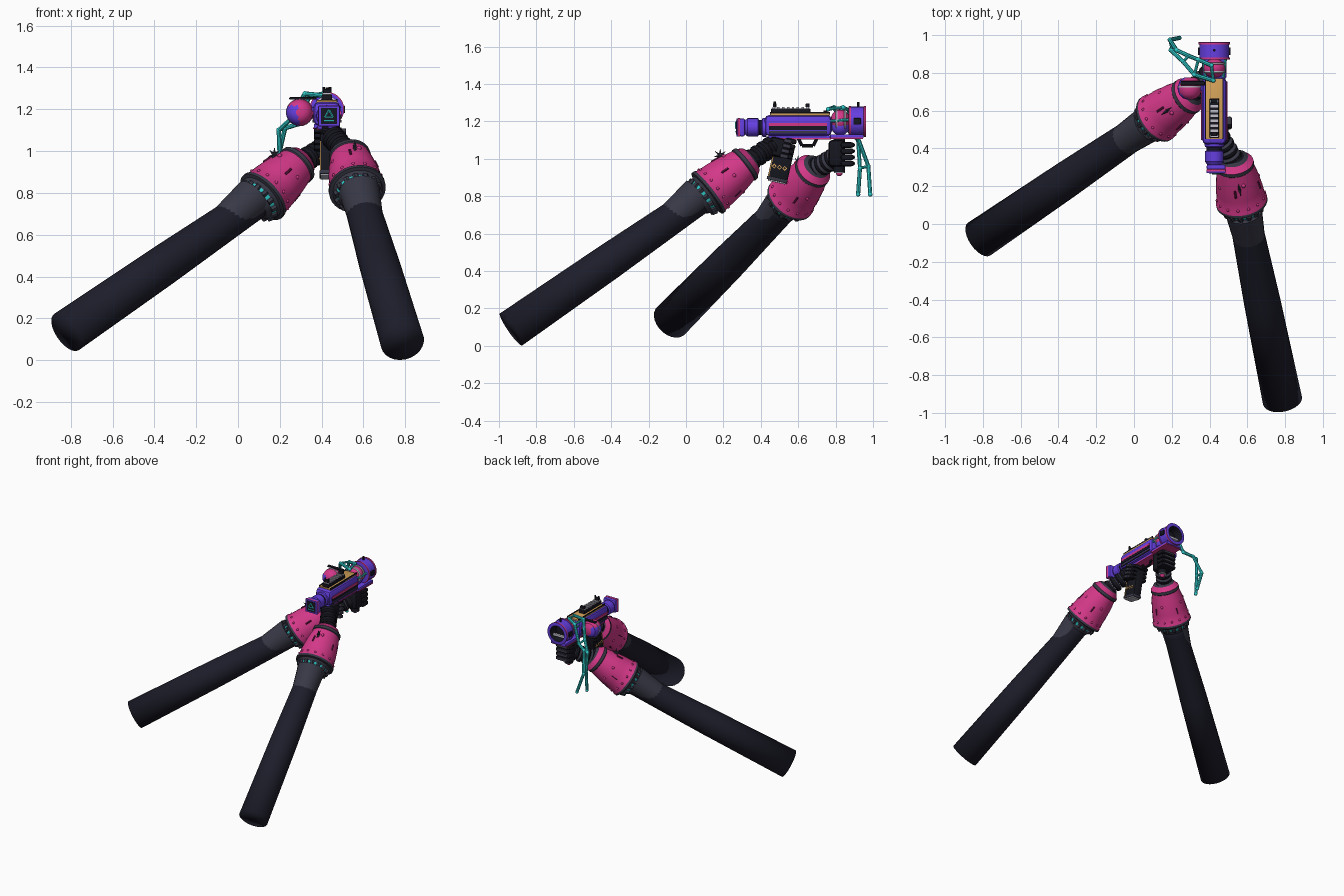
import bpy, bmesh, math
from mathutils import Vector, Matrix

cube = bpy.data.objects.get("Cube")
if cube:
    bpy.data.objects.remove(cube, do_unlink=True)


def material(name, r, g, b):
    m = bpy.data.materials.new(name)
    m.use_nodes = True
    m.diffuse_color = (r, g, b, 1)
    m.node_tree.nodes["Principled BSDF"].inputs["Base Color"].default_value = (r, g, b, 1)
    return m


SLEEVE = material("sleeve charcoal", .0125, .0125, .024)
BLACK = material("black", .008, .008, .014)
SLATE = material("slate grey", .04, .04, .062)
PINK = material("hot pink", .66, .04, .25)
WINE = material("dark wine", .14, .008, .06)
PURPLE = material("purple", .13, .05, .75)
TEAL = material("teal", .03, .58, .58)
GOLD = material("gold", .66, .36, .1)
PALE = material("pale grey", .55, .53, .6)


def finish(name, bm, mats, angle=35):
    bmesh.ops.recalc_face_normals(bm, faces=bm.faces)
    me = bpy.data.meshes.new(name)
    bm.to_mesh(me)
    bm.free()
    for m in mats:
        me.materials.append(m)
    ob = bpy.data.objects.new(name, me)
    bpy.context.collection.objects.link(ob)
    if angle:
        bpy.ops.object.select_all(action='DESELECT')
        ob.select_set(True)
        bpy.context.view_layer.objects.active = ob
        bpy.ops.object.shade_smooth_by_angle(angle=math.radians(angle))
    return ob


def turned(name, origin, axis, profile, sides=24, angle=35):
    """Lathe along an axis; profile rows are (distance, radius, material of next band)."""
    rot = Vector(axis).to_track_quat('Z', 'Y').to_matrix()
    bm, rings, mats = bmesh.new(), [], []
    for t, r, _ in profile:
        ring = [2 * math.pi * i / sides for i in range(sides)]
        rings.append([bm.verts.new(Vector(origin) + rot @ Vector((r * math.cos(a), r * math.sin(a), t)))
                      for a in ring])
    for (a, b, row) in zip(rings, rings[1:], profile):
        if row[2] not in mats:
            mats.append(row[2])
        for i in range(sides):
            j = (i + 1) % sides
            bm.faces.new((a[i], a[j], b[j], b[i])).material_index = mats.index(row[2])
    bm.faces.new(rings[0]).material_index = 0
    bm.faces.new(rings[-1]).material_index = len(mats) - 1
    return finish(name, bm, mats, angle)


def rod(name, p, q, r, mat, sides=8, r2=None):
    d = Vector(q) - Vector(p)
    return turned(name, p, d, [(0, r, mat), (d.length, r if r2 is None else r2, mat)], sides)


def box(name, center, size, mat, bevel=0, tilt=0):
    bm = bmesh.new()
    bmesh.ops.create_cube(bm, size=1, matrix=Matrix.Diagonal((*size, 1)))
    if bevel:
        bmesh.ops.bevel(bm, geom=bm.edges[:], offset=bevel, segments=2, profile=.5, affect='EDGES')
    bm.transform(Matrix.Translation(center) @ Matrix.Rotation(tilt, 4, 'X'))
    return finish(name, bm, [mat], 35 if bevel else 0)


def ball(name, center, r, mat, squash=(1, 1, 1)):
    bm = bmesh.new()
    bmesh.ops.create_uvsphere(bm, u_segments=16, v_segments=10, radius=r,
                              matrix=Matrix.Translation(center) @ Matrix.Diagonal((*squash, 1)))
    return finish(name, bm, [mat])


# Arms: sleeve, torn collar, bell shaped gauntlet with studs and slits, wrist
def arm(side, end, rim, neck, wrist):
    end, rim, neck, wrist = map(Vector, (end, rim, neck, wrist))
    d = (neck - rim).normalized()
    up = (Vector((0, 0, 1)) - d * d.z).normalized()
    sleeve = (rim - d * .02) - end
    n = sleeve.length
    turned(side + "_sleeve", end, sleeve, [(0, .105, SLEEVE), (n * .5, .097, SLEEVE),
                                           (n * .93, .083, SLEEVE), (n, .083, SLEEVE)], 24, 180)
    back = sleeve.normalized()
    rod(side + "_collar", rim - back * .24, rim - back * .05 + up * .022, .084, SLATE, 20, .098)
    turned(side + "_gauntlet", rim, d, [
        (-.075, .084, SLATE), (-.05, .098, TEAL), (-.03, .106, SLATE), (-.012, .12, SLATE),
        (-.008, .137, SLATE), (.008, .137, PINK), (.018, .13, PINK), (.09, .124, PINK),
        (.17, .112, PINK), (.235, .097, SLATE), (.24, .102, SLATE), (.26, .1, PINK),
        (.264, .092, PINK), (.29, .075, SLATE), (.3, .055, BLACK), (.31, .045, BLACK)], 32)
    rot = d.to_track_quat('Z', 'Y').to_matrix()
    for i in range(14):
        a = i * math.pi / 7
        out = rot @ Vector((math.cos(a), math.sin(a), 0))
        ball(side + "_rim_stud", rim + out * .127 + d * .035, .008, PINK)
        if i % 3 == 0:
            p = rim + out * .121 + d * (.08 + .012 * (i % 4))
            rod(side + "_slit", p, p + d * .045 - out * .006, .006, WINE, 6)
        elif i % 3 == 1:
            p = rim + out * .109 + d * (.15 + .03 * (i % 4 == 0))
            ball(side + "_stud", p, .011, PINK)
        rod(side + "_cuff_tab", rim + out * .099 - d * .052, rim + out * .106 - d * .026, .015, SLATE, 6)
    # Wrist with padded rings
    for i in range(4):
        p = neck.lerp(wrist, .15 + i * .27)
        turned(side + "_wrist_pad", p - d * .025, wrist - neck,
               [(0, .045, BLACK), (.012, .057, BLACK), (.03, .057, SLATE), (.042, .045, BLACK)], 16)
    # Flat spiked star standing on the upper side of the gauntlet
    knot = rim + d * .17 + up * .118
    for i in range(7):
        a = i * math.pi / 3.5
        rod(side + "_spike", knot, knot + (d * math.cos(a) + up * math.sin(a)) * .036, .009, SLATE, 5, .001)


arm("left", (.786, -.935, .088), (.57, .12, .82), (.53, .34, .99), (.46, .46, 1.07))
arm("right", (-.82, -.08, .135), (.12, .56, .785), (.3, .69, .95), (.4, .79, 1.01))

# Front grip, its base and the fist wrapped around it
X = .425
TILT = -.22
box("front_grip", (X, .51, .985), (.065, .108, .2), BLACK, .008, TILT)
box("front_grip_base", (X, .487, .889), (.072, .112, .018), SLATE, .004, TILT)
box("front_grip_foot", (X, .485, .878), (.062, .095, .01), PALE, .003, TILT)
for s in (-1, 1):
    box("front_grip_edge", (X + s * .031, .455, .97), (.006, .006, .16), GOLD, 0, TILT)
    for k in (-1, 0, 1):
        box("grip_mark", (X + s * .033, .5 + k * .028, .955 - k * .006), (.006, .019, .019), GOLD, 0, .785)
        box("grip_mark_core", (X + s * .034, .5 + k * .028, .955 - k * .006), (.006, .01, .01), BLACK, 0, .785)
box("left_palm", (.475, .5, 1.06), (.05, .12, .1), BLACK, .02, TILT)
for i in range(4):
    z = 1.095 - i * .027
    box("left_finger", (X, .562 - i * .007, z), (.125, .06, .026), BLACK, .01, TILT)
    box("left_knuckle", (.505, .545 - i * .007, z), (.025, .045, .022), SLATE, .007, TILT)
rod("left_thumb", (.5, .46, 1.08), (.4, .44, 1.1), .02, BLACK, 10)

# Rear handle and the second fist
rod("rear_handle", (X, .82, .93), (X, .82, 1.12), .032, BLACK, 14)
rod("handle_cap", (X, .82, .925), (X, .82, .948), .03, PALE, 14)
ball("handle_tip", (X, .82, .925), .018, PINK)
box("right_palm", (.42, .805, 1.03), (.11, .085, .14), BLACK, .018)
for i in range(4):
    z = .975 + i * .033
    box("right_finger", (.425, .862, z), (.125, .07, .03), BLACK, .012)
    box("right_knuckle", (.425, .888, z), (.09, .03, .02), SLATE, .007)

# Main body with long side stripes
box("gun_body", (X, .6, 1.178), (.13, .36, .115), PURPLE, .028)
for name, z, h, mat, w in (("pink_stripe", 1.183, .016, PINK, .14), ("dark_stripe", 1.165, .02, BLACK, .138),
                           ("slate_stripe", 1.142, .012, SLATE, .138)):
    box(name, (X, .6, z), (w, .31, h), mat)
box("lower_frame", (X, .61, 1.115), (.09, .34, .022), PURPLE, .006)
box("lower_frame_trim", (X, .61, 1.106), (.096, .33, .008), PINK)
box("gold_deck", (X, .61, 1.238), (.1, .32, .012), GOLD, .003)

# Top rail with pale crossbars and sights
box("top_rail", (X, .56, 1.255), (.05, .21, .03), BLACK, .005)
for i in range(8):
    box("rail_bar", (X, .468 + i * .026, 1.273), (.046, .013, .008), PALE)
for y in (.475, .65):
    box("sight", (X, y, 1.285), (.035, .02, .022), BLACK, .004)
for s in (-1, 1):
    rod("sight_post", (X + s * .015, .475, 1.28), (X + s * .015, .475, 1.307), .006, BLACK)
    box("deck_edge", (X + s * .047, .61, 1.243), (.006, .32, .014), BLACK)

# Barrel and square muzzle
turned("barrel", (X, .43, 1.168), (0, -1, 0), [
    (0, .052, PURPLE), (.02, .05, PURPLE), (.025, .04, BLACK), (.04, .04, PURPLE),
    (.045, .049, PURPLE), (.1, .049, PURPLE), (.115, .038, PURPLE), (.13, .038, PURPLE)])
box("muzzle_block", (.435, .3, 1.168), (.1, .03, .095), PURPLE, .008)
box("muzzle_flange", (.435, .283, 1.168), (.104, .016, .1), PINK, .006)
box("muzzle_frame", (.435, .275, 1.168), (.1, .008, .097), PURPLE)
box("muzzle_face", (.435, .271, 1.168), (.076, .008, .076), BLACK)
tri = [(.435 + .023 * math.sin(a), .267, 1.174 + .023 * math.cos(a)) for a in (0, 2.094, 4.189)]
for i in range(3):
    rod("muzzle_trim", tri[i], tri[(i + 1) % 3], .004, TEAL, 6)
rod("muzzle_dash", (.412, .267, 1.145), (.458, .267, 1.145), .004, TEAL, 6)

# Trigger guard
guard = [(X, .6, 1.11), (X, .62, 1.07), (X, .68, 1.07), (X, .7, 1.11)]
for p, q in zip(guard, guard[1:]):
    rod("trigger_guard", p, q, .009, BLACK)

# Rear core and open ring
ball("rear_core", (X, .825, 1.205), .058, PINK, (1, .9, 1))
ball("core_belly", (X, .825, 1.175), .05, PURPLE)
for y in (.8, .845):
    turned("core_band", (X, y, 1.205), (0, 1, 0), [(0, .054, PALE), (.003, .059, PALE), (.01, .059, PALE)])
turned("rear_ring", (X, .87, 1.2), (0, 1, 0), [
    (0, .05, PURPLE), (0, .078, PINK), (.001, .083, PINK), (.011, .083, PURPLE), (.012, .079, PURPLE),
    (.08, .079, PINK), (.081, .083, PINK), (.092, .083, PURPLE), (.093, .08, PURPLE),
    (.093, .06, BLACK), (.03, .052, BLACK)], 28)
box("ring_bar", (X, .935, 1.175), (.095, .02, .018), PALE, .004)
for s in (-1, 1):
    box("ring_lug", (X + s * .08, .915, 1.2), (.014, .04, .035), BLACK, .004)
    rod("core_strut", (X + s * .045, .76, 1.2), (X + s * .06, .88, 1.21), .008, TEAL)
box("rear_plate", (X, .86, 1.12), (.125, .18, .022), PURPLE, .005)
box("rear_plate_trim", (X, .86, 1.109), (.131, .17, .008), PINK)
rod("ring_pin", (X, .92, 1.27), (X, .92, 1.305), .007, BLACK)

# Side pod, purple on its outer half and pink on the inner half
pod = turned("side_pod", (.295, .775, 1.185), (0, -1, 0), [
    (0, .03, PURPLE), (.015, .052, PURPLE), (.045, .063, PURPLE), (.06, .064, PURPLE),
    (.09, .056, PURPLE), (.108, .038, PURPLE), (.115, .018, PURPLE)])
pod.data.materials.append(PINK)
for f in pod.data.polygons:
    f.material_index = int(f.center.x > .29 or f.center.z > 1.215)
turned("pod_band", (.295, .73, 1.185), (0, -1, 0), [(0, .066, PALE), (.007, .065, PALE)])
box("pod_bridge", (.35, .73, 1.19), (.1, .05, .04), PURPLE, .008)
box("pod_bar", (.31, .745, 1.252), (.13, .022, .012), BLACK, .004)

# Teal wire frame: two bent rails joined by rungs
outer = [(.42, .76, 1.265), (.32, .79, 1.275), (.26, .86, 1.16), (.195, .92, 1.1), (.2, .93, .95), (.2, .92, .81)]
inner = [(.41, .84, 1.275), (.34, .87, 1.26), (.29, .89, 1.13), (.225, .92, 1.11), (.19, .975, .96), (.24, .985, .81)]
for rail in (outer, inner):
    for p, q in zip(rail, rail[1:]):
        rod("wire_rail", p, q, .011, TEAL)
    for p in rail:
        ball("wire_joint", p, .012, TEAL)
for p, q in list(zip(outer, inner))[:5]:
    rod("wire_rung", p, q, .008, TEAL)
